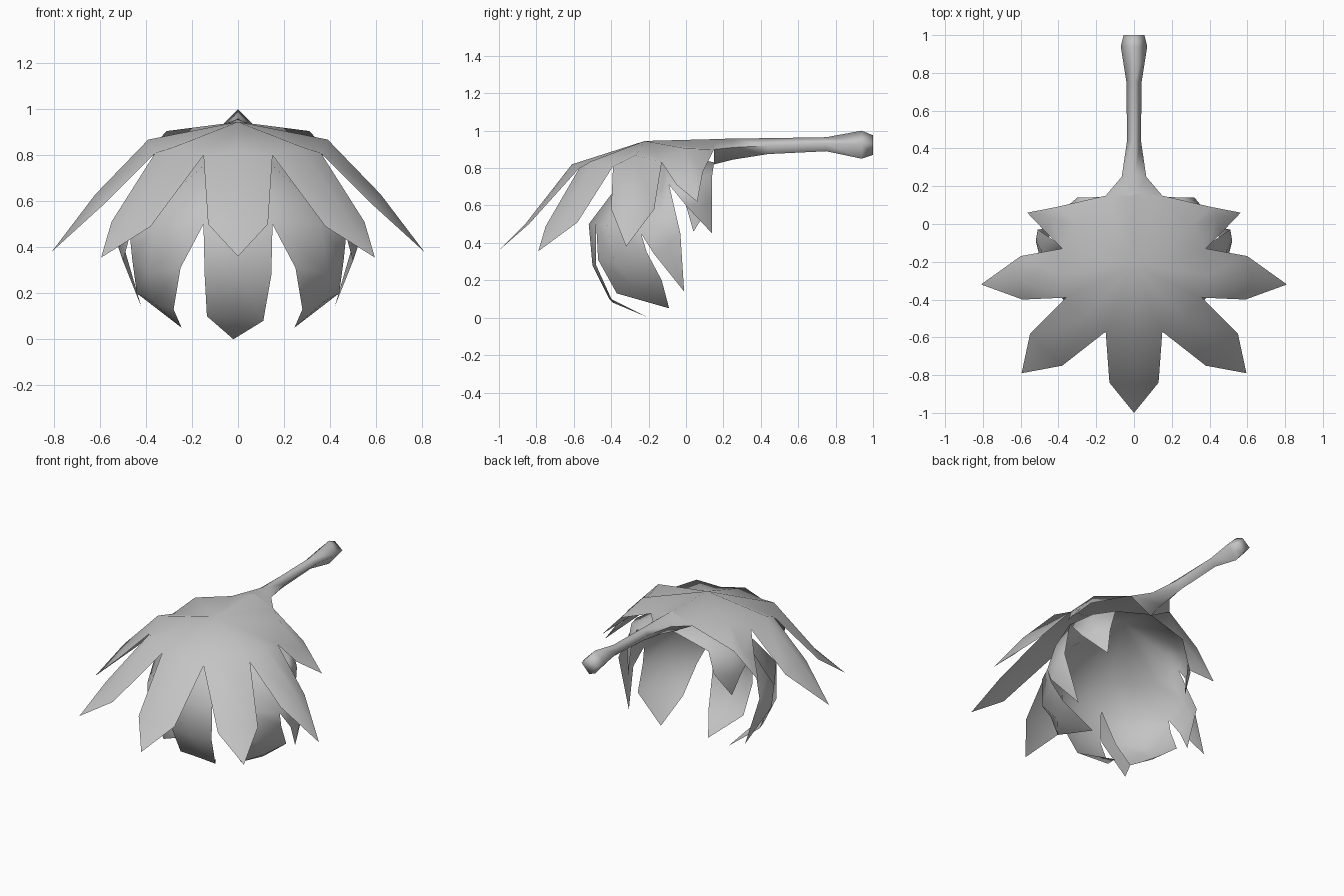
import bpy, bmesh, math
from mathutils import Vector as V

if "Cube" in bpy.data.objects:
    bpy.data.objects.remove(bpy.data.objects["Cube"])

mat = bpy.data.materials.new("soft grey")
mat.diffuse_color = (0.55, 0.55, 0.55, 1)
mat.use_nodes = True
mat.node_tree.nodes["Principled BSDF"].inputs["Base Color"].default_value = mat.diffuse_color


def finish(name, bm, angle=50):
    """Weld, orient outwards and smooth-shade one part."""
    bmesh.ops.remove_doubles(bm, verts=bm.verts, dist=0.001)
    bmesh.ops.recalc_face_normals(bm, faces=bm.faces)
    if sum(f.normal.z * f.calc_area() for f in bm.faces) < 0 and name != "stem":
        bmesh.ops.reverse_faces(bm, faces=bm.faces)
    me = bpy.data.meshes.new(name)
    bm.to_mesh(me)
    bm.free()
    me.materials.append(mat)
    ob = bpy.data.objects.new(name, me)
    bpy.context.collection.objects.link(ob)
    bpy.ops.object.select_all(action='DESELECT')
    ob.select_set(True)
    bpy.context.view_layer.objects.active = ob
    bpy.ops.object.shade_smooth_by_angle(angle=math.radians(angle))
    return ob


def face(bm, *pts):
    bm.faces.new([bm.verts.new(p) for p in pts])


def petal(bm, apex, rows, tip, side=1, dome=False):
    """Petal from rows of (edge, rib, edge) ending in a tip, joined to the apex."""
    flip = lambda p: V((p[0] * side, p[1], p[2]))
    rows = [[flip(p) for p in r] for r in rows]
    tip, apex = flip(tip), V(apex)
    if dome:
        # extra ring that rounds the crown
        ring = []
        for p in rows[0]:
            q = apex.lerp(p, 0.72)
            q.z = p.z + 0.4 * (apex.z - p.z)
            ring.append(q)
        rows.insert(0, ring)
    for i in (0, 1):
        face(bm, apex, rows[0][i], rows[0][i + 1])
        for a, b in zip(rows, rows[1:]):
            face(bm, a[i], b[i], b[i + 1], a[i + 1])
        face(bm, rows[-1][i], tip, rows[-1][i + 1])


# outer petals: a shallow crown with seven spreading petals
bm = bmesh.new()
top = (0, -0.22, 0.945)
n1, n2, n3, n4 = (.15, -.57, .80), (.36, -.39, .81), (.38, -.13, .83), (.15, .15, .90)
petal(bm, top, [[(-.15, -.57, .80), (0, -.61, .82), n1],
                [(-.13, -.84, .50), (0, -.86, .50), (.13, -.84, .50)]], (0, -1, .36))
for s in (1, -1):
    petal(bm, top, [[n1, (.28, -.51, .835), n2],
                    [(.38, -.75, .49), (.48, -.66, .52), (.55, -.58, .51)]],
          (.595, -.79, .355), s)
    petal(bm, top, [[n2, (.39, -.27, .868), n3],
                    [(.59, -.40, .58), (.62, -.29, .63), (.60, -.17, .58)]],
          (.81, -.32, .38), s)
    petal(bm, top, [[n3, (.31, 0, .905), n4],
                    [(.46, -.05, .71), (.44, .03, .76), (.41, .09, .78)]],
          (.565, .06, .62), s)
    face(bm, top, (s * .15, .15, .90), (0, .16, .955))
finish("outer_petals", bm, 70)

# inner petals: a deeper cup whose tips curl inwards
bm = bmesh.new()
top = (0, -0.1, 0.89)
m1, m2, m3, m4 = (.15, -.48, .50), (.47, -.24, .45), (.42, -.09, .71), (.26, .14, .76)
petal(bm, top, [[(-.15, -.48, .50), (0, -.52, .50), m1],
                [(-.145, -.48, .28), (0, -.50, .28), (.145, -.48, .28)],
                [(-.135, -.40, .10), (0, -.41, .10), (.11, -.39, .08)]],
      (-.02, -.20, 0), dome=True)
for s in (1, -1):
    petal(bm, top, [[m1, (.36, -.42, .50), m2],
                    [(.25, -.47, .31), (.39, -.38, .29), (.46, -.21, .35)],
                    [(.28, -.37, .13), (.37, -.27, .16), (.44, -.13, .20)]],
          (.245, -.09, .05), s, True)
    petal(bm, top, [[m2, (.49, -.14, .56), m3],
                    [(.50, -.17, .34), (.52, -.09, .40), (.51, -.03, .45)]],
          (.42, -.01, .14), s, True)
    petal(bm, top, [[m3, (.36, .05, .74), m4],
                    [(.40, 0, .60), (.37, .08, .60), (.30, .14, .62)]],
          (.32, .14, .45) if s > 0 else (.36, .04, .46), s, True)
    # web from the back petals to the underside of the stem
    q = (s * .187, .073, .812)
    face(bm, top, q, (0, .15, .83))
    face(bm, q, (s * .26, .14, .76), (0, .15, .83))
finish("inner_petals", bm, 70)

# stem: diamond section lofted along y (y, half width, top, middle, bottom)
bm = bmesh.new()
loft = [(.15, .15, .955, .90, .82), (.25, .065, .958, .91, .845), (.44, .037, .96, .92, .875),
        (.75, .04, .965, .93, .89), (.94, .07, 1.0, .93, .85), (1.0, .055, .975, .93, .87)]
rings = [[(0, y, t), (w, y, m), (0, y, b), (-w, y, m)] for y, w, t, m, b in loft]
for a, b in zip(rings, rings[1:]):
    for i in range(4):
        j = (i + 1) % 4
        face(bm, a[i], a[j], b[j], b[i])
face(bm, *rings[-1])
finish("stem", bm, 88)
